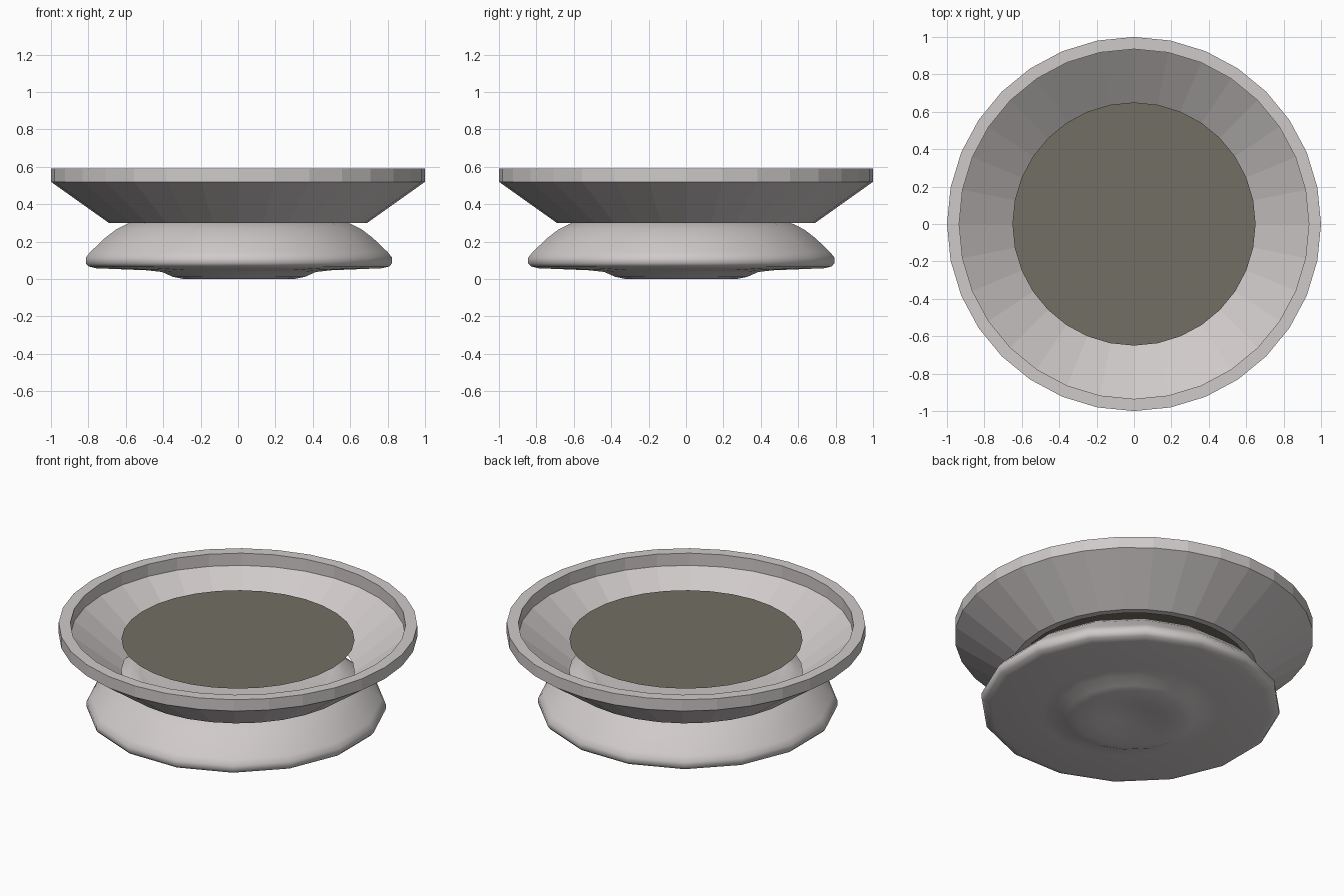
import bpy
from math import cos, sin, tau, radians

cube = bpy.data.objects.get("Cube")
if cube:
    bpy.data.objects.remove(cube, do_unlink=True)


def material(name, rgb):
    m = bpy.data.materials.new(name)
    m.use_nodes = True
    color = (*rgb, 1)
    m.diffuse_color = color
    m.node_tree.nodes["Principled BSDF"].inputs["Base Color"].default_value = color
    return m


def lathe(name, profile, sides, mat, turn=0.0, center=(0, 0), closed=False):
    """Spin an (r, z) profile round the z axis; r = 0 makes a pole."""
    verts, rings, faces = [], [], []
    for r, z in profile:
        start = len(verts)
        count = sides if r > 0 else 1
        for i in range(count):
            a = turn + tau * i / sides
            verts.append((center[0] + r * cos(a), center[1] + r * sin(a), z))
        rings.append([start + i % count for i in range(sides)])
    pairs = list(zip(rings, rings[1:]))
    if closed:
        pairs.append((rings[-1], rings[0]))
    for a, b in pairs:
        for i in range(sides):
            j = (i + 1) % sides
            faces.append(tuple(dict.fromkeys((a[i], a[j], b[j], b[i]))))
    mesh = bpy.data.meshes.new(name)
    mesh.from_pydata(verts, [], faces)
    mesh.materials.append(mat)
    obj = bpy.data.objects.new(name, mesh)
    bpy.context.collection.objects.link(obj)
    return obj


stone = material("pale_stone", (0.63, 0.59, 0.59))
water = material("murky_water", (0.17, 0.16, 0.125))

# Faceted flared bowl, open at the bottom
lathe("bowl", [(0.69, 0.30), (1.0, 0.52), (1.0, 0.59), (0.935, 0.59),
               (0.935, 0.515), (0.65, 0.30)], 32, stone, closed=True)

# Flat liquid surface inside the bowl
lathe("liquid_surface", [(0.65, 0.495), (0, 0.495)], 32, water)

# Soft rounded foot with a ring and dimple underneath
foot = lathe("foot", [(0, 0.03), (0.1, 0.024), (0.2, 0.004), (0.3, 0.0),
                      (0.36, 0.012), (0.42, 0.038), (0.5, 0.047), (0.78, 0.058),
                      (0.82, 0.068), (0.835, 0.085), (0.835, 0.115),
                      (0.81, 0.145), (0.73, 0.22), (0.67, 0.265), (0.61, 0.295),
                      (0.56, 0.31), (0.54, 0.305), (0.5, 0.3), (0, 0.3)],
             16, stone, turn=radians(11.25), center=(0.005, -0.025))
bpy.context.view_layer.objects.active = foot
foot.select_set(True)
bpy.ops.object.shade_smooth_by_angle(angle=radians(50))
